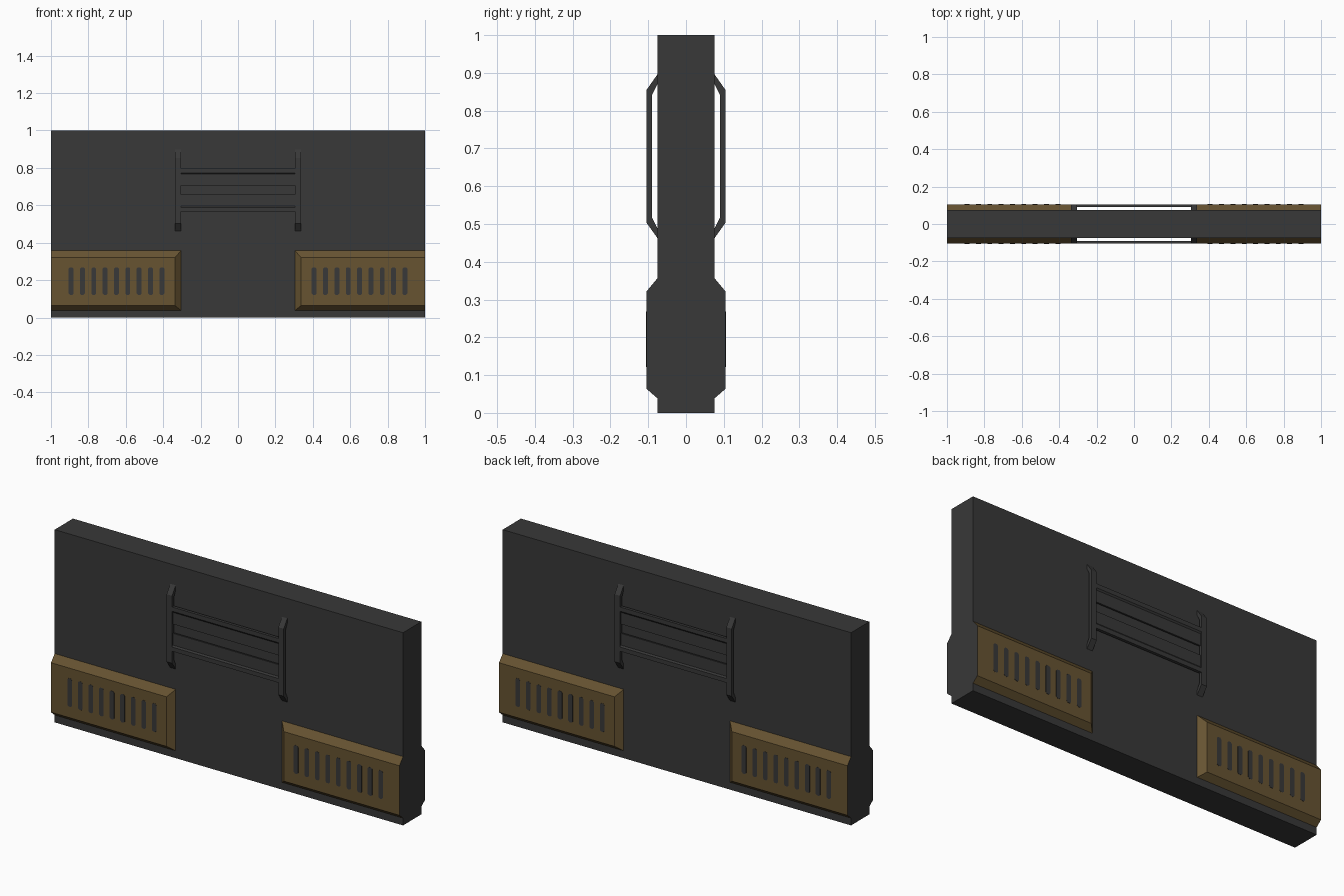
import bpy, bmesh
from mathutils import Vector

if "Cube" in bpy.data.objects:
    bpy.data.objects.remove(bpy.data.objects["Cube"])


def material(name, rgb):
    m = bpy.data.materials.new(name)
    m.diffuse_color = (*rgb, 1)
    m.use_nodes = True
    m.node_tree.nodes["Principled BSDF"].inputs["Base Color"].default_value = m.diffuse_color
    return m


GREY = material("dark grey", (0.040, 0.040, 0.040))
BROWN = material("olive brown", (0.135, 0.087, 0.031))


def make(name, bm, *mats):
    bmesh.ops.recalc_face_normals(bm, faces=bm.faces)
    me = bpy.data.meshes.new(name)
    bm.to_mesh(me)
    bm.free()
    for m in mats:
        me.materials.append(m)
    ob = bpy.data.objects.new(name, me)
    bpy.context.collection.objects.link(ob)
    return ob


def prism(bm, profile, offset):
    """Closed prism: 3D profile points swept along offset."""
    f = bm.faces.new([bm.verts.new(p) for p in profile])
    r = bmesh.ops.extrude_face_region(bm, geom=[f], use_keep_orig=True)
    verts = [v for v in r["geom"] if isinstance(v, bmesh.types.BMVert)]
    bmesh.ops.translate(bm, verts=verts, vec=Vector(offset))


# Main slab
bm = bmesh.new()
prism(bm, [(-1, -.075, 0), (1, -.075, 0), (1, .075, 0), (-1, .075, 0)], (0, 0, 1))
make("wall_slab", bm, GREY)

for side, sy in (("front", -1), ("back", 1)):
    for end, sx in (("left", -1), ("right", 1)):
        # Bevelled lower panel, flush with the wall end
        bm = bmesh.new()
        rings = []
        for y, x, z0, z1 in ((.075, .305, .038, .357), (.105, .337, .064, .321)):
            rings.append([bm.verts.new((sx * a, sy * y, b)) for a, b in
                          ((x, z0), (1, z0), (1, z1), (x, z1))])
        for r in rings:
            bm.faces.new(r)
        for i in range(4):
            j = (i + 1) % 4
            bm.faces.new((rings[0][i], rings[0][j], rings[1][j], rings[1][i]))
        # the cut end is grey like the wall
        for f in bm.faces:
            f.material_index = int(all(abs(v.co.x) > .999 for v in f.verts))
        make(f"{side}_{end}_panel", bm, BROWN, GREY)

        # Vent slots as thin plates with clipped corners
        bm = bmesh.new()
        w, c, z0, z1 = .013, .007, .121, .268
        for i in range(9):
            x = sx * (.407 + i * .0607)
            outline = [(-w, z0 + c), (-w + c, z0), (w - c, z0), (w, z0 + c),
                       (w, z1 - c), (w - c, z1), (-w + c, z1), (-w, z1 - c)]
            prism(bm, [(x + a, sy * .104, b) for a, b in outline], (0, sy * .002, 0))
        make(f"{side}_{end}_vent_slots", bm, GREY)

        # Bent ladder rail standing off the wall
        bm = bmesh.new()
        rail = [(.075, .897), (.105, .854), (.105, .504), (.075, .462),
                (.075, .487), (.09, .517), (.09, .841), (.075, .872)]
        prism(bm, [(sx * .305, sy * y, z) for y, z in rail], (sx * .031, 0, 0))
        make(f"{side}_{end}_rail", bm, GREY)

    # Stepped rungs, mirrored about the middle of the ladder
    for name, s in (("upper", 1), ("lower", -1)):
        bm = bmesh.new()
        rung = [(.09, .115), (.105, .115), (.105, .093), (.099, .085),
                (.099, .024), (.09, .024)]
        prism(bm, [(-.307, sy * y, .681 + s * z) for y, z in rung], (.614, 0, 0))
        make(f"{side}_{name}_rung", bm, GREY)
